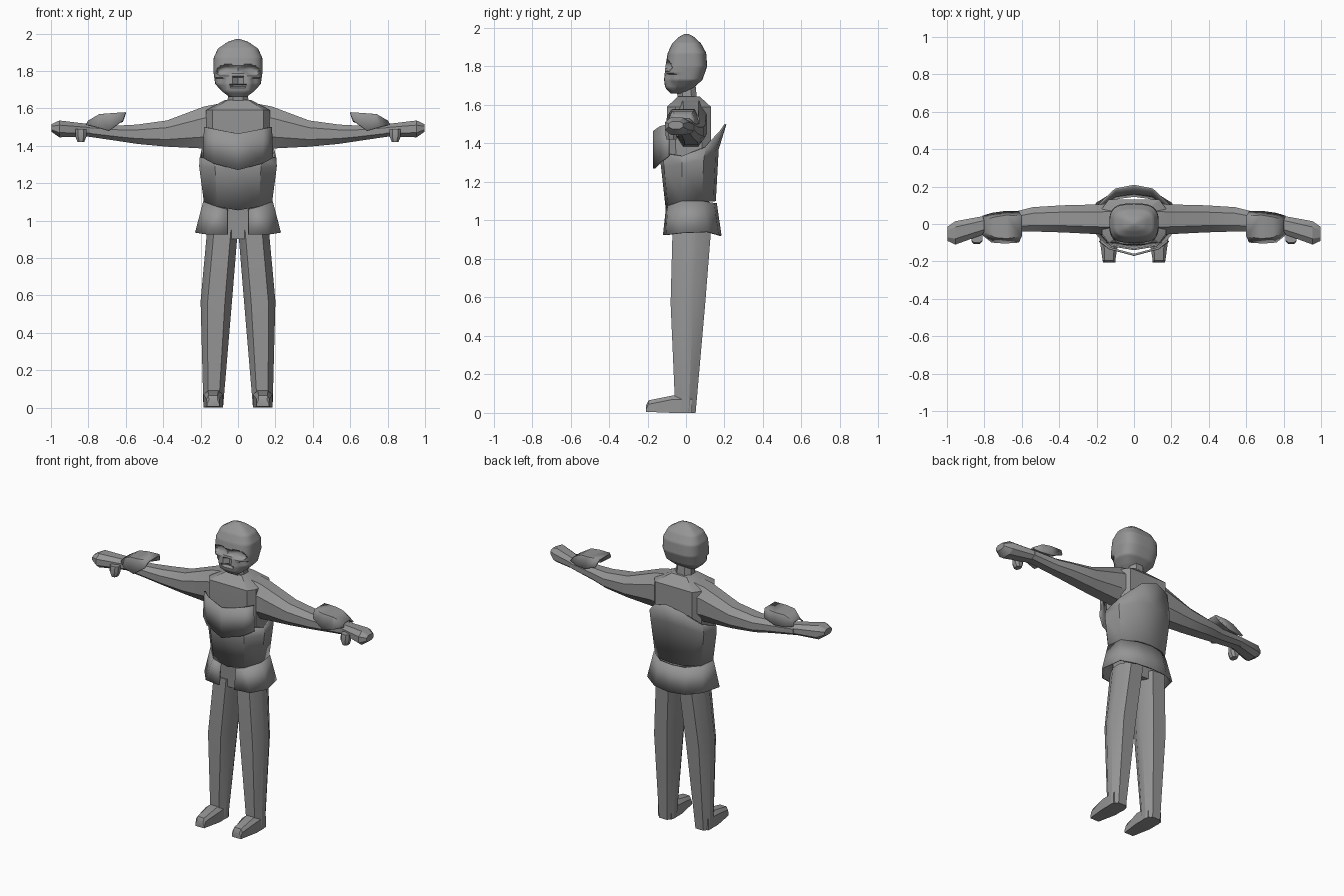
import bpy, bmesh, math

grey = bpy.data.materials.new("mid_grey")
grey.diffuse_color = (0.3, 0.3, 0.3, 1)


def loft(name, rings, closed=True, mirror=False, thick=0.0, angle=30):
    """Skin a list of equal-length point rings; open strips get a thickness."""
    bm = bmesh.new()
    rows = [[bm.verts.new(p) for p in r] for r in rings]
    n = len(rows[0])
    for a, b in zip(rows, rows[1:]):
        for i in range(n if closed else n - 1):
            j = (i + 1) % n
            bm.faces.new((a[i], a[j], b[j], b[i]))
    if closed:
        bm.faces.new(rows[0][::-1])
        bm.faces.new(rows[-1])
    bmesh.ops.recalc_face_normals(bm, faces=bm.faces[:])
    me = bpy.data.meshes.new(name)
    bm.to_mesh(me)
    bm.free()
    me.materials.append(grey)
    ob = bpy.data.objects.new(name, me)
    bpy.context.collection.objects.link(ob)
    if mirror:
        m = ob.modifiers.new("mirror", 'MIRROR')
        m.merge_threshold = 0.0005
    if thick:
        s = ob.modifiers.new("thickness", 'SOLIDIFY')
        s.thickness = thick
        s.offset = 0
    bpy.ops.object.select_all(action='DESELECT')
    ob.select_set(True)
    bpy.context.view_layer.objects.active = ob
    bpy.ops.object.shade_smooth_by_angle(angle=math.radians(angle))
    return ob


def octagon(a0, a1, b0, b1, ca=0.5, cb=0.45):
    """Chamfered rectangle; ca and cb are the flat share of each side."""
    a, b, ha, hb = (a0 + a1) / 2, (b0 + b1) / 2, (a1 - a0) / 2, (b1 - b0) / 2
    pts = [(1, -cb), (1, cb), (ca, 1), (-ca, 1), (-1, cb), (-1, -cb), (-ca, -1), (ca, -1)]
    return [(a + u * ha, b + v * hb) for u, v in pts]


def upright(specs, **kw):
    return [[(x, y, z) for x, y in octagon(x0, x1, y0, y1, **kw)]
            for z, x0, x1, y0, y1 in specs]


def sideways(specs, **kw):
    return [[(x, y, z) for y, z in octagon(y0, y1, z0, z1, **kw)]
            for x, y0, y1, z0, z1 in specs]


# Torso, pelvis and neck
loft("torso", upright([
    (0.90, -0.13, 0.13, -0.06, 0.10), (1.10, -0.15, 0.15, -0.07, 0.12),
    (1.38, -0.17, 0.17, -0.10, 0.13), (1.59, -0.17, 0.17, -0.10, 0.13),
    (1.645, -0.07, 0.07, -0.04, 0.07)], ca=0.8, cb=0.6))
loft("neck", upright([(1.60, -0.06, 0.06, -0.04, 0.06),
                      (1.70, -0.05, 0.05, -0.05, 0.05)]))

# Arms with hands
loft("arm", sideways([
    (0.10, -0.06, 0.11, 1.385, 1.625), (0.18, -0.055, 0.105, 1.385, 1.61),
    (0.38, -0.045, 0.10, 1.395, 1.535), (0.54, -0.04, 0.09, 1.41, 1.513),
    (0.64, -0.04, 0.065, 1.425, 1.508), (0.81, -0.05, 0.045, 1.45, 1.515)]), mirror=True)
loft("hand", sideways([
    (0.79, -0.05, 0.045, 1.45, 1.515), (0.955, -0.11, 0.015, 1.445, 1.535),
    (0.998, -0.09, -0.015, 1.475, 1.515)]), mirror=True)
loft("thumb", [[(x, y, z) for x, y in octagon(0.84 - r, 0.84 + r, y0, -0.05)]
               for z, r, y0 in ((1.42, 0.018, -0.10), (1.45, 0.03, -0.108),
                                (1.49, 0.03, -0.10))], mirror=True)

# Wrist guards: open shells over the forearms
loft("wrist_guard", [
    [(0.615, -0.095, 1.535), (0.60, -0.065, 1.575), (0.60, 0.04, 1.575), (0.615, 0.065, 1.53)],
    [(0.69, -0.10, 1.48), (0.68, -0.075, 1.57), (0.68, 0.045, 1.57), (0.69, 0.065, 1.50)],
    [(0.76, -0.095, 1.50), (0.74, -0.07, 1.565), (0.74, 0.035, 1.565), (0.76, 0.055, 1.50)],
    [(0.81, -0.055, 1.512), (0.80, -0.04, 1.53), (0.80, 0.02, 1.53), (0.81, 0.04, 1.512)]],
    closed=False, mirror=True, thick=0.01)

# Coat: open shell with a raised back
loft("coat", [
    [(0, -0.135, 1.35), (0.12, -0.115, 1.35), (0.20, -0.02, 1.335),
     (0.19, 0.10, 1.38), (0.10, 0.185, 1.47), (0, 0.205, 1.50)],
    [(0, -0.125, 1.28), (0.12, -0.11, 1.28), (0.203, -0.02, 1.29),
     (0.19, 0.09, 1.32), (0.10, 0.15, 1.36), (0, 0.165, 1.37)],
    [(0, -0.10, 1.055), (0.11, -0.09, 1.075), (0.178, -0.02, 1.10),
     (0.165, 0.08, 1.10), (0.09, 0.138, 1.10), (0, 0.15, 1.10)]],
    closed=False, mirror=True, thick=0.01)

# Coat skirt, split at the front
loft("coat_skirt", [
    [(0.055, -0.10, 1.06), (0.115, -0.09, 1.075), (0.182, -0.02, 1.10),
     (0.17, 0.085, 1.10), (0.09, 0.142, 1.09), (0, 0.155, 1.09)],
    [(0.055, -0.115, 0.925), (0.16, -0.10, 0.925), (0.225, -0.02, 0.935),
     (0.20, 0.11, 0.94), (0.11, 0.165, 0.925), (0, 0.18, 0.92)]],
    closed=False, mirror=True, thick=0.01)

# Chest plate
loft("chest_plate", [
    [(0, -0.165, 1.465), (0.13, -0.13, 1.49), (0.178, -0.09, 1.50)],
    [(0, -0.165, 1.27), (0.13, -0.13, 1.305), (0.185, -0.09, 1.335)]],
    closed=False, mirror=True, thick=0.012)

# Legs and feet
loft("leg", upright([
    (0.0, 0.08, 0.185, -0.055, 0.05), (0.57, 0.032, 0.20, -0.08, 0.10),
    (0.95, 0.001, 0.165, -0.07, 0.13)], ca=0.55, cb=0.3), mirror=True)
loft("foot", [[(x, y, z) for x, z in ((x0, z0), (x1, z0), (x1, z1 - 0.02), (x1 - c, z1),
                                     (x0 + c, z1), (x0, z1 - 0.02))]
              for y, x0, x1, z0, z1, c in ((0.03, 0.085, 0.183, 0, 0.09, 0.02),
                                           (-0.07, 0.08, 0.185, 0, 0.09, 0.025),
                                           (-0.195, 0.10, 0.168, 0.005, 0.065, 0.01),
                                           (-0.207, 0.10, 0.165, 0.005, 0.04, 0.01))],
     mirror=True)

# Skull head: stacked rounded rings (height, half width, front, back)
PROFILE = [(1.66, 0.045, -0.08, 0.0), (1.69, 0.085, -0.108, 0.04), (1.73, 0.122, -0.115, 0.085),
           (1.80, 0.132, -0.107, 0.11), (1.87, 0.13, -0.095, 0.105), (1.92, 0.107, -0.072, 0.078),
           (1.955, 0.055, -0.035, 0.04), (1.97, 0.01, -0.005, 0.01)]


def profile_at(z):
    for p, q in zip(PROFILE, PROFILE[1:]):
        if z <= q[0] + 1e-6:
            t = (z - p[0]) / (q[0] - p[0])
            return [u + (v - u) * t for u, v in zip(p[1:], q[1:])]


def socket_depth(x, z):
    """Recess for the slanted eye sockets and the nose opening."""
    u = (abs(x) - 0.068) / 0.045
    v = (z - 1.802 + 0.15 * (abs(x) - 0.068)) / 0.028
    eye = max(0.0, 1 - (u * u + v * v) ** 1.5) ** 0.5 * 0.035
    nose = 0.025 if 1.715 < z < 1.767 and abs(x) < (1.775 - z) * 0.55 else 0
    cheek = 0.02 * max(0, min(1, (abs(x) - 0.065) / 0.02)) if z < 1.765 else 0
    return max(eye, nose, cheek)


head, SEG, ROWS = [], 56, 44
for k in range(ROWS + 1):
    z = 1.66 + 0.31 * k / ROWS
    hx, yf, yb = profile_at(z)
    ring = []
    for i in range(SEG):
        a = 2 * math.pi * i / SEG
        c, s = math.cos(a), math.sin(a)
        x = hx * math.copysign(abs(c) ** 0.65, c)
        y = (yf + yb) / 2 + (yb - yf) / 2 * math.copysign(abs(s) ** 0.65, s)
        if s < -0.2:
            y += socket_depth(x, z)
        ring.append((x, y, z))
    head.append(ring)
loft("skull_head", head, angle=40)
